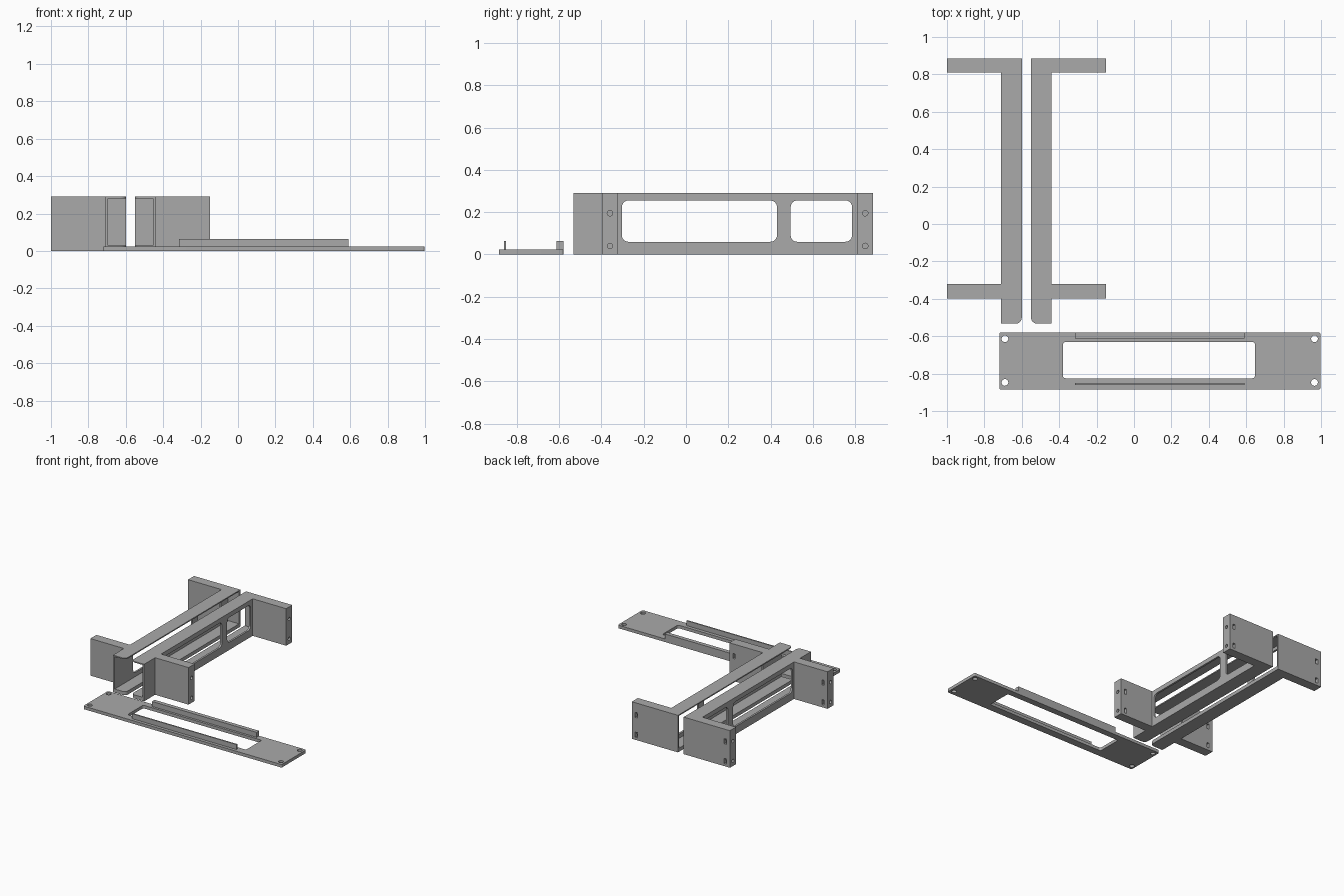
import bpy, bmesh, math

cube = bpy.data.objects.get("Cube")
if cube:
    bpy.data.objects.remove(cube, do_unlink=True)

grey = bpy.data.materials.new("plain grey")
grey.use_nodes = True
COLOUR = (0.4, 0.4, 0.4, 1)
grey.diffuse_color = COLOUR
grey.node_tree.nodes["Principled BSDF"].inputs["Base Color"].default_value = COLOUR

# how a flat outline point (u, v) and depth w map to x, y, z
PLACE = {"x": lambda u, v, w: (w, u, v),
         "y": lambda u, v, w: (u, w, v),
         "z": lambda u, v, w: (u, v, w)}


def outline(u0, u1, v0, v1, radii):
    """Rectangle with one radius per corner, starting low-left, going round."""
    corners = [(u0, v0, 1, 1), (u1, v0, -1, 1), (u1, v1, -1, -1), (u0, v1, 1, -1)]
    points = []
    for i, ((u, v, su, sv), r) in enumerate(zip(corners, radii)):
        if r == 0:
            points.append((u, v))
            continue
        for k in range(7):
            a = math.pi * (1 + i / 2 + k / 12)
            points.append((u + su * r + r * math.cos(a), v + sv * r + r * math.sin(a)))
    return points


def prism(name, axis, u, v, w, radius=0):
    """Extrude a (rounded) rectangle along an axis."""
    radii = radius if isinstance(radius, tuple) else (radius,) * 4
    bm = bmesh.new()
    base = [bm.verts.new(PLACE[axis](a, b, w[0])) for a, b in outline(*u, *v, radii)]
    face = bm.faces.new(base)
    top = bmesh.ops.extrude_face_region(bm, geom=[face])["geom"]
    shift = PLACE[axis](0, 0, w[1] - w[0])
    bmesh.ops.translate(bm, vec=shift, verts=[g for g in top if isinstance(g, bmesh.types.BMVert)])
    bmesh.ops.remove_doubles(bm, verts=bm.verts, dist=1e-5)
    bmesh.ops.recalc_face_normals(bm, faces=bm.faces)
    mesh = bpy.data.meshes.new(name)
    bm.to_mesh(mesh)
    bm.free()
    mesh.materials.append(grey)
    obj = bpy.data.objects.new(name, mesh)
    bpy.context.collection.objects.link(obj)
    return obj


def hole(axis, u, v, w, r):
    return prism("hole_cutter", axis, (u - r, u + r), (v - r, v + r), w, r)


def combine(obj, adds, cuts):
    """Join and cut the part, then bake the result."""
    for tools, operation in ((adds, "UNION"), (cuts, "DIFFERENCE")):
        for tool in tools:
            tool.hide_render = True
            mod = obj.modifiers.new("shape", "BOOLEAN")
            mod.operation = operation
            mod.solver = "EXACT"
            mod.object = tool
    graph = bpy.context.evaluated_depsgraph_get()
    graph.update()
    mesh = bpy.data.meshes.new_from_object(obj.evaluated_get(graph))
    obj.modifiers.clear()
    obj.data = mesh
    for tool in adds + cuts:
        bpy.data.objects.remove(tool, do_unlink=True)
    bpy.ops.object.select_all(action="DESELECT")
    obj.select_set(True)
    bpy.context.view_layer.objects.active = obj
    bpy.ops.object.shade_smooth_by_angle(angle=math.radians(30))


def bracket(name, side):
    """Channel rail with two mounting ears; side is the way the ears point."""
    def xs(a, b):
        return tuple(sorted((-0.575 + side * a, -0.575 + side * b)))

    inner, web, outer, tip = 0.025, 0.12, 0.135, 0.425
    corner = (0.03, 0, 0, 0) if side > 0 else (0, 0.03, 0, 0)
    rail = prism(name, "z", xs(inner, outer), (-0.532, 0.885), (0, 0.29), corner)
    ears, cuts = [], []
    # hollow channel, open at the front and on the inner side
    cuts.append(prism("channel_cutter", "z", xs(inner - 0.02, web), (-0.6, 0.87), (0.028, 0.281)))
    # windows through the web
    for y in ((-0.303, 0.43), (0.495, 0.785)):
        cuts.append(prism("window_cutter", "x", y, (0.06, 0.255), xs(web - 0.02, outer + 0.02), 0.03))
    # ears with screw holes in the tips and nut slots in the back
    for y0, y1 in ((-0.397, -0.322), (0.81, 0.885)):
        ears.append(prism("ear", "z", xs(outer - 0.01, tip), (y0, y1), (0, 0.29)))
        middle = (y0 + y1) / 2
        for z in (0.04, 0.195):
            cuts.append(hole("x", middle, z, xs(tip - 0.1, tip + 0.02), 0.013))
            cuts.append(prism("slot_cutter", "y", xs(tip - 0.05, tip - 0.03),
                              (z - 0.02, z + 0.02), (y0 + 0.02, y1 + 0.02)))
    combine(rail, ears, cuts)


bracket("left_bracket", 1)
bracket("right_bracket", -1)

# face plate with a long opening and corner holes
plate = prism("face_plate", "z", (-0.72, 0.997), (-0.885, -0.58), (0, 0.024), 0.01)
cutters = [prism("opening_cutter", "z", (-0.38, 0.647), (-0.825, -0.63), (-0.1, 0.1), 0.015)]
for x in (-0.69, 0.965):
    for y in (-0.847, -0.614):
        cutters.append(hole("z", x, y, (-0.1, 0.1), 0.018))
# ridges along the opening
ridges = [prism("ridge", "z", (-0.316, 0.59), y, (0.01, 0.063))
          for y in ((-0.861, -0.851), (-0.612, -0.58))]
combine(plate, ridges, cutters)
